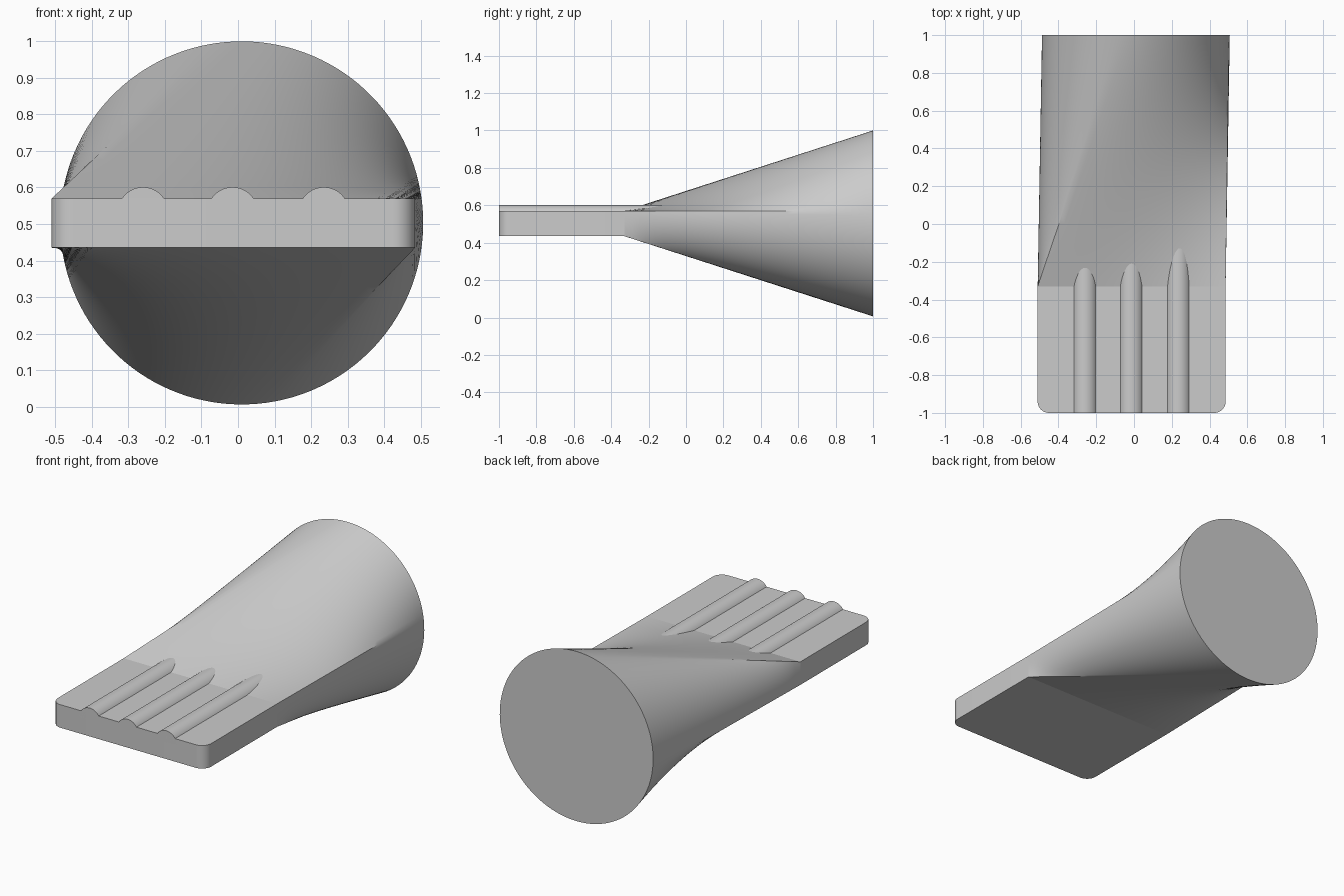
import bpy, bmesh, math
from mathutils import Vector

if "Cube" in bpy.data.objects:
    bpy.data.objects.remove(bpy.data.objects["Cube"], do_unlink=True)

grey = bpy.data.materials.new("plain grey")
grey.use_nodes = True
colour = (0.6, 0.6, 0.6, 1)
grey.diffuse_color = colour
grey.node_tree.nodes["Principled BSDF"].inputs["Base Color"].default_value = colour

LEFT, RIGHT = -0.51, 0.485
BOTTOM, TOP = 0.435, 0.57
FRONT, JOIN, BACK = -1.0, -0.33, 1.0
STEPS, RINGS = 32, 32


def finish(bm, name):
    bmesh.ops.recalc_face_normals(bm, faces=bm.faces)
    mesh = bpy.data.meshes.new(name)
    bm.to_mesh(mesh)
    bm.free()
    mesh.materials.append(grey)
    obj = bpy.data.objects.new(name, mesh)
    bpy.context.collection.objects.link(obj)
    bpy.ops.object.select_all(action="DESELECT")
    obj.select_set(True)
    bpy.context.view_layer.objects.active = obj
    bpy.ops.object.shade_smooth_by_angle(angle=math.radians(30))
    return obj


def prism(name, outline, offset):
    bm = bmesh.new()
    face = bm.faces.new([bm.verts.new(p) for p in outline])
    extruded = bmesh.ops.extrude_face_region(bm, geom=[face], use_keep_orig=True)
    moved = [v for v in extruded["geom"] if isinstance(v, bmesh.types.BMVert)]
    bmesh.ops.translate(bm, verts=moved, vec=offset)
    return finish(bm, name)


# Flat nozzle plate with two rounded front corners
radius = 0.06
outline = [(RIGHT, JOIN, BOTTOM), (LEFT, JOIN, BOTTOM)]
for cx, start in ((LEFT + radius, 180), (RIGHT - radius, 270)):
    for i in range(13):
        a = math.radians(start + i * 7.5)
        outline.append((cx + radius * math.cos(a),
                        FRONT + radius + radius * math.sin(a), BOTTOM))
prism("flat_plate", outline, (0, 0, TOP - BOTTOM))

# Three half-round ribs that run into the sloping body
for name, x in (("right_rib", -0.26), ("middle_rib", -0.015), ("left_rib", 0.235)):
    r = 0.069
    arc = []
    for i in range(25):
        a = math.pi * i / 24
        arc.append((x + r * math.cos(a), FRONT, 0.532 + r * math.sin(a)))
    prism(name, arc, (0, 0.95, 0))

# Twisted transition: each plate edge opens into a quarter of the round end
corners = [Vector(c) for c in ((RIGHT, JOIN, TOP), (LEFT, JOIN, TOP),
                               (LEFT, JOIN, BOTTOM), (RIGHT, JOIN, BOTTOM))]
centre, end_radius = Vector((0.01, BACK, 0.503)), 0.497
first_angle = math.radians(7.7)
bm = bmesh.new()
rulings = []
for side in range(4):
    for i in range(STEPS):
        t = i / STEPS
        a = first_angle + (side + t) * math.pi / 2
        start = corners[side].lerp(corners[(side + 1) % 4], t)
        end = centre + end_radius * Vector((math.cos(a), 0, math.sin(a)))
        rulings.append([bm.verts.new(start.lerp(end, k / RINGS))
                        for k in range(RINGS + 1)])
for i, ruling in enumerate(rulings):
    after = rulings[(i + 1) % len(rulings)]
    for k in range(RINGS):
        bm.faces.new((ruling[k], after[k], after[k + 1], ruling[k + 1]))
bm.faces.new([ruling[-1] for ruling in rulings])
finish(bm, "round_transition")
